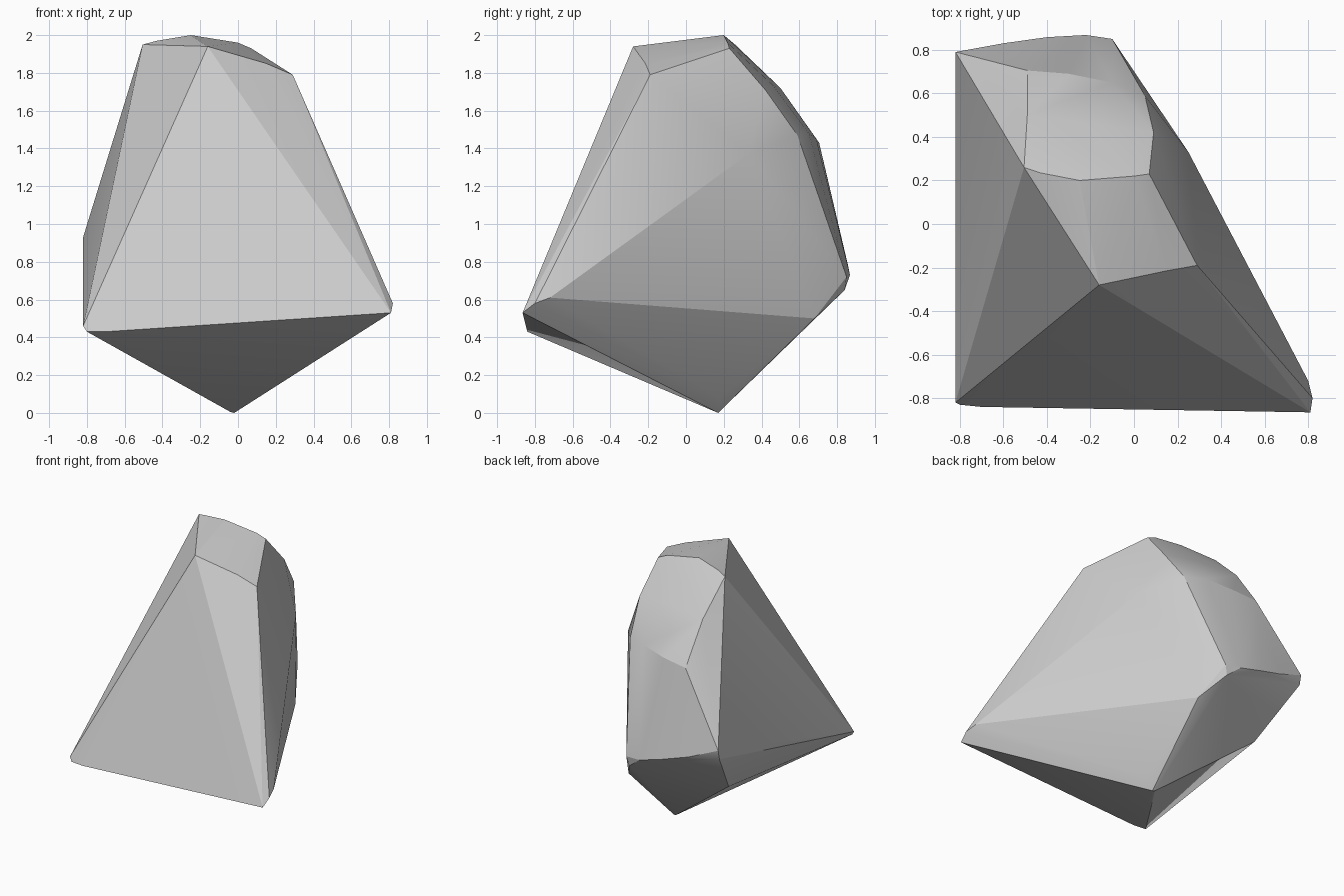
import bpy, bmesh, math

if "Cube" in bpy.data.objects:
    bpy.data.objects.remove(bpy.data.objects["Cube"])

# Key corners of the faceted stone, grouped by area
crown_front = [(-.16, -.28, 1.94), (.15, -.215, 1.85), (.29, -.19, 1.79)]
crown_rim = [(-.505, .26, 1.95), (-.43, .235, 1.97), (-.25, .2, 2.0),
             (0, .22, 1.96), (.07, .23, 1.93)]
upper_back = [(-.49, .5, 1.72), (-.2, .46, 1.735), (.09, .42, 1.71),
              (-.49, .705, 1.43), (-.3, .69, 1.45), (-.1, .65, 1.48),
              (.05, .59, 1.47), (.25, .33, 1.37)]
lower_back = [(-.82, .79, .93), (-.82, .775, .86), (-.6, .83, .84),
              (-.4, .858, .78), (-.22, .868, .73), (-.1, .85, .72),
              (-.12, .84, .65), (0, .68, .5), (-.68, .465, .5)]
front_corners = [(.81, -.865, .53), (.82, -.8, .58), (.8, -.72, .61),
                 (-.82, -.82, .46), (-.8, -.83, .43), (-.7, -.84, .43)]
foot = [(-.02, .17, 0), (.04, .18, .08), (-.04, .175, .005)]

# Wrap the corners in a convex skin
bm = bmesh.new()
for p in crown_front + crown_rim + upper_back + lower_back + front_corners + foot:
    bm.verts.new(p)
hull = bmesh.ops.convex_hull(bm, input=bm.verts[:])
loose = [v for v in bm.verts if not v.link_faces]
bmesh.ops.delete(bm, geom=loose, context='VERTS')
bmesh.ops.recalc_face_normals(bm, faces=bm.faces[:])

mesh = bpy.data.meshes.new("stone")
bm.to_mesh(mesh)
bm.free()
stone = bpy.data.objects.new("stone", mesh)
bpy.context.collection.objects.link(stone)

# Soft shading on the worn back, crisp edges between the large facets
bpy.context.view_layer.objects.active = stone
stone.select_set(True)
bpy.ops.object.shade_smooth_by_angle(angle=math.radians(20))
